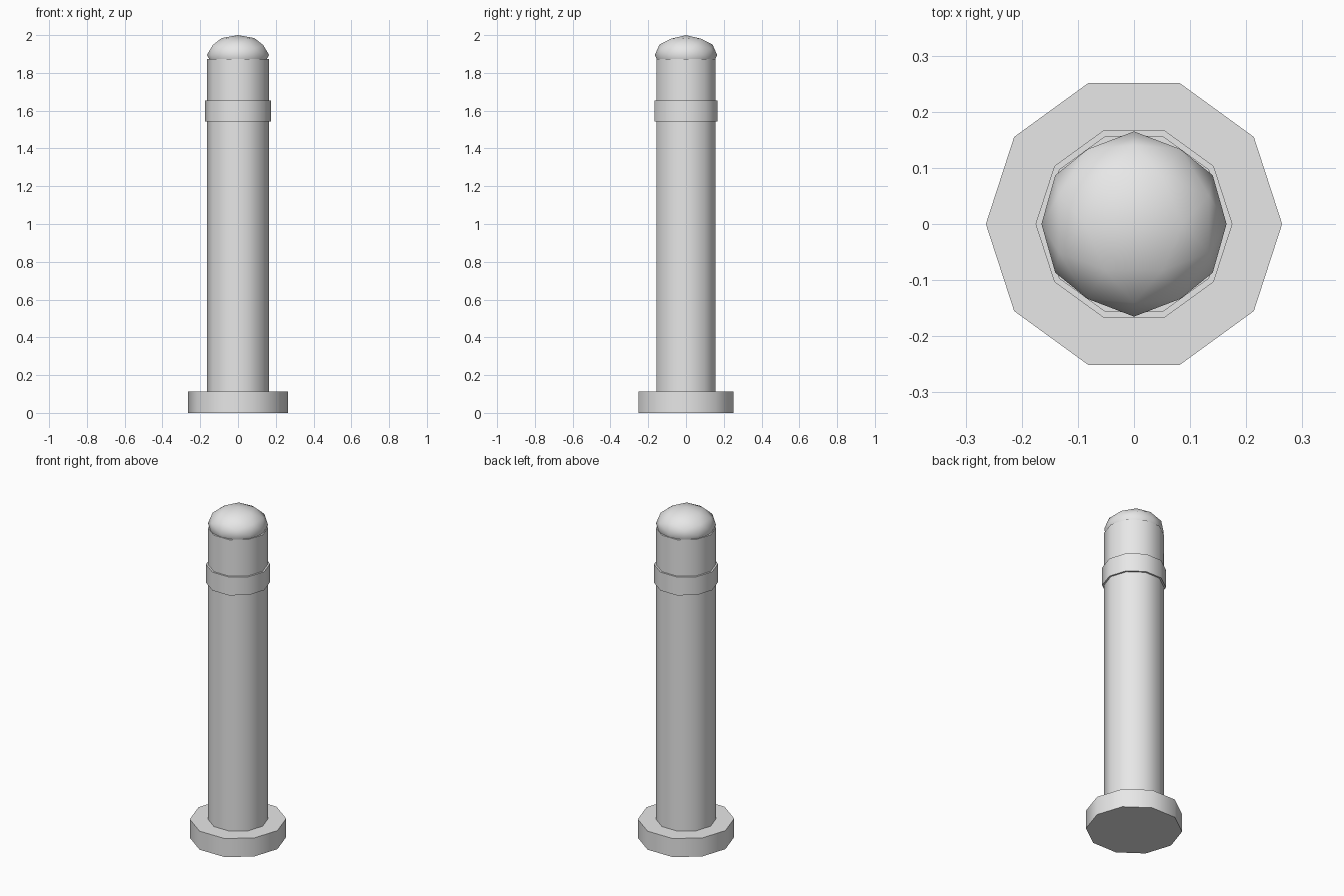
import bpy, bmesh, math

if "Cube" in bpy.data.objects:
    bpy.data.objects.remove(bpy.data.objects["Cube"])

SIDES = 10
DOME_R, DOME_H, TOP = 0.165, 0.105, 2.0

grey = bpy.data.materials.new("light grey")
grey.diffuse_color = (0.8, 0.8, 0.8, 1)
grey.use_nodes = True
grey.node_tree.nodes["Principled BSDF"].inputs["Base Color"].default_value = grey.diffuse_color


def finish(name, bm, angle):
    """Turn a bmesh into a smooth-by-angle object."""
    bmesh.ops.recalc_face_normals(bm, faces=bm.faces)
    mesh = bpy.data.meshes.new(name)
    bm.to_mesh(mesh)
    bm.free()
    mesh.materials.append(grey)
    obj = bpy.data.objects.new(name, mesh)
    bpy.context.collection.objects.link(obj)
    bpy.ops.object.select_all(action='DESELECT')
    obj.select_set(True)
    bpy.context.view_layer.objects.active = obj
    bpy.ops.object.shade_smooth_by_angle(angle=math.radians(angle))
    return obj


def prism(name, radius, z0, z1):
    """Ten-sided upright cylinder with a corner on +x."""
    bm = bmesh.new()
    ring = [bm.verts.new((radius * math.cos(2 * math.pi * i / SIDES),
                          radius * math.sin(2 * math.pi * i / SIDES), z0))
            for i in range(SIDES)]
    bottom = bm.faces.new(ring)
    top = bmesh.ops.extrude_face_region(bm, geom=[bottom], use_keep_orig=True)
    moved = [v for v in top["geom"] if isinstance(v, bmesh.types.BMVert)]
    bmesh.ops.translate(bm, verts=moved, vec=(0, 0, z1 - z0))
    return finish(name, bm, 45)


# Foot plate, post and collar
prism("base_plate", 0.264, 0.0, 0.112)
prism("post", 0.165, 0.0, 1.873)
prism("collar_band", 0.1755, 1.542, 1.653)

# Rounded cap: once-subdivided icosahedron, flattened in height
phi = (1 + math.sqrt(5)) / 2
bm = bmesh.new()
for a in (-1, 1):
    for b in (-phi, phi):
        for co in ((b, a, 0), (0, b, a), (a, 0, b)):
            bm.verts.new(co)
bmesh.ops.convex_hull(bm, input=bm.verts[:])
bmesh.ops.subdivide_edges(bm, edges=bm.edges[:], cuts=1, use_grid_fill=True)
for v in bm.verts:
    n = v.co.normalized()
    v.co = (n.x * DOME_R, n.y * DOME_R, TOP - DOME_H + n.z * DOME_H)
finish("domed_cap", bm, 60)
